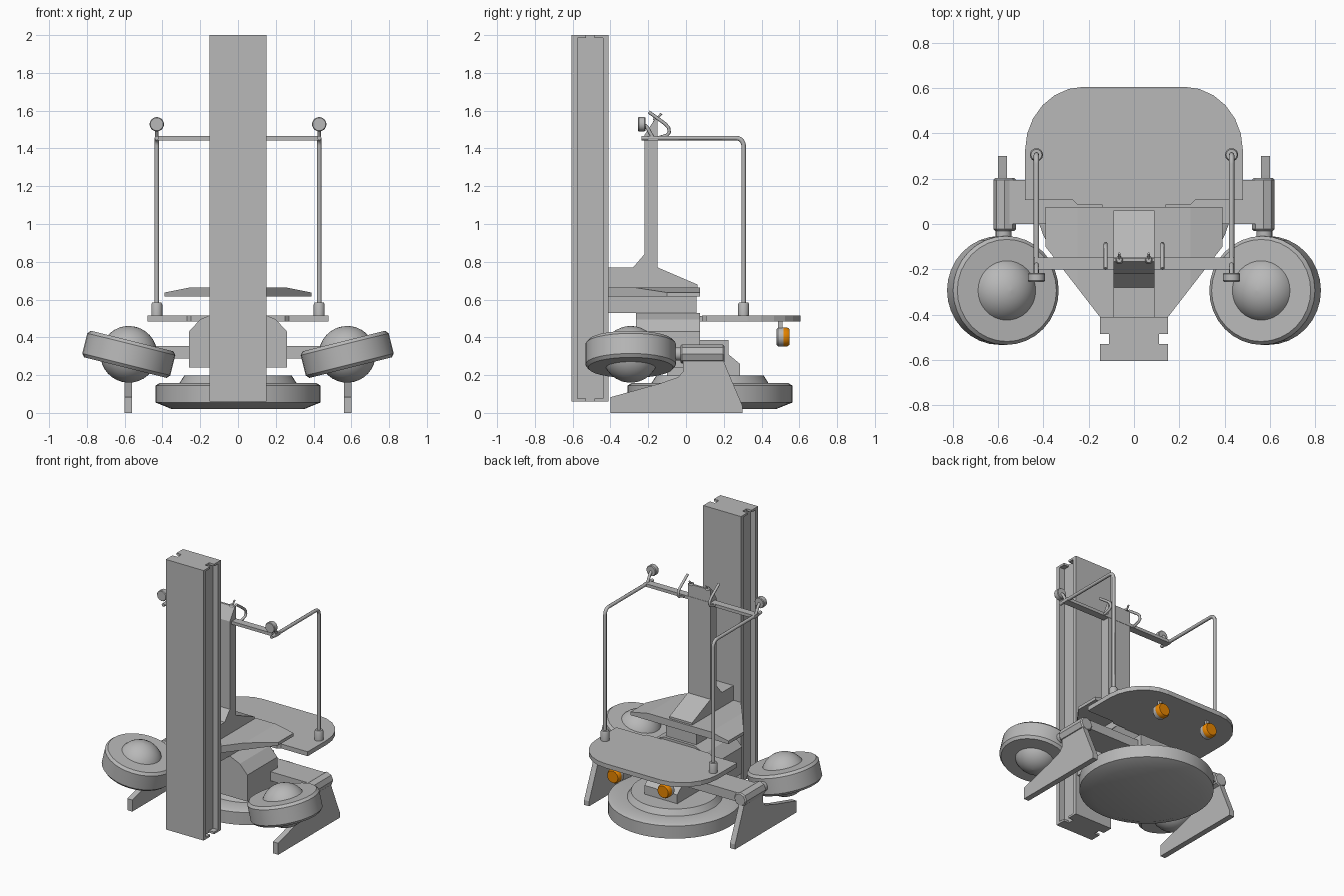
import bpy, bmesh, math
from mathutils import Vector

if "Cube" in bpy.data.objects:
    bpy.data.objects.remove(bpy.data.objects["Cube"])


def material(name, rgb):
    m = bpy.data.materials.new(name)
    m.diffuse_color = (*rgb, 1)
    m.use_nodes = True
    m.node_tree.nodes["Principled BSDF"].inputs["Base Color"].default_value = m.diffuse_color
    return m


GREY = material("grey metal", (0.48, 0.48, 0.48))
ORANGE = material("orange lens", (0.85, 0.25, 0.0))


def finish(name, bm, mat, smooth=False):
    bmesh.ops.recalc_face_normals(bm, faces=bm.faces)
    me = bpy.data.meshes.new(name)
    bm.to_mesh(me)
    bm.free()
    ob = bpy.data.objects.new(name, me)
    bpy.context.collection.objects.link(ob)
    me.materials.append(mat)
    if smooth:
        bpy.ops.object.select_all(action='DESELECT')
        ob.select_set(True)
        bpy.context.view_layer.objects.active = ob
        bpy.ops.object.shade_smooth_by_angle(angle=math.radians(32))
    return ob


def prism_bm(pts, axis, a, b):
    """Extrude a 2D outline along an axis from a to b."""
    place = {'x': lambda p, t: (t, p[0], p[1]),
             'y': lambda p, t: (p[0], t, p[1]),
             'z': lambda p, t: (p[0], p[1], t)}[axis]
    bm = bmesh.new()
    lo = [bm.verts.new(place(p, a)) for p in pts]
    hi = [bm.verts.new(place(p, b)) for p in pts]
    bm.faces.new(lo)
    bm.faces.new(hi)
    n = len(pts)
    for i in range(n):
        j = (i + 1) % n
        bm.faces.new((lo[i], lo[j], hi[j], hi[i]))
    return bm


def prism(name, pts, axis, a, b, mat=GREY):
    return finish(name, prism_bm(pts, axis, a, b), mat)


def box(name, x, y, z, mat=GREY):
    return prism(name, [(x[0], y[0]), (x[1], y[0]), (x[1], y[1]), (x[0], y[1])], 'z', *z, mat)


def lathe(name, prof, loc, direction=(0, 0, 1), segs=32, mat=GREY):
    """Revolve (radius, height) points around a direction, capped at both ends."""
    q = Vector((0, 0, 1)).rotation_difference(Vector(direction).normalized())
    bm = bmesh.new()
    rings = []
    for r, h in prof:
        rings.append([bm.verts.new(Vector(loc) + q @ Vector((
            r * math.cos(2 * math.pi * i / segs), r * math.sin(2 * math.pi * i / segs), h)))
            for i in range(segs)])
    for p, n in zip(rings, rings[1:]):
        for i in range(segs):
            j = (i + 1) % segs
            bm.faces.new((p[i], p[j], n[j], n[i]))
    bm.faces.new(rings[0])
    bm.faces.new(rings[-1])
    return finish(name, bm, mat, True)


def tube(name, pts, r):
    cu = bpy.data.curves.new(name, 'CURVE')
    cu.dimensions = '3D'
    cu.bevel_depth = r
    cu.bevel_resolution = 2
    cu.use_fill_caps = True
    sp = cu.splines.new('POLY')
    sp.points.add(len(pts) - 1)
    for p, c in zip(sp.points, pts):
        p.co = (*c, 1)
    ob = bpy.data.objects.new(name, cu)
    bpy.context.collection.objects.link(ob)
    cu.materials.append(GREY)
    bpy.ops.object.select_all(action='DESELECT')
    ob.select_set(True)
    bpy.context.view_layer.objects.active = ob
    bpy.ops.object.convert(target='MESH')
    bpy.ops.object.shade_smooth_by_angle(angle=math.radians(50))


def mirrored(half):
    return half + [(-a, b) for a, b in reversed(half)]


# Tall mast: channelled beam with notched end caps
def mast_outline(y0, y1):
    return mirrored([(0.15, -0.605), (0.15, y0), (0.11, y0), (0.11, y1), (0.15, y1), (0.15, -0.41)])


prism("mast_beam", mast_outline(-0.575, -0.44), 'z', 0.075, 1.985)
prism("mast_bottom_cap", mast_outline(-0.53, -0.485), 'z', 0.06, 0.075)
prism("mast_top_cap", mast_outline(-0.53, -0.485), 'z', 1.985, 2.0)

# Control column with foot and sloped top
prism("control_column", [(-0.41, 0.65), (-0.41, 0.77), (-0.28, 0.77), (-0.22, 0.84), (-0.22, 1.47),
                         (-0.165, 1.555), (-0.15, 1.555), (-0.15, 0.77), (0.06, 0.68), (0.06, 0.65)],
      'x', -0.09, 0.09)

# Tapered wing plate
bm = prism_bm(mirrored([(0.39, 0.615), (0.39, 0.637), (0.25, 0.665)]), 'y', -0.41, 0.075)
for s in (-1, 1):
    cut = bmesh.ops.bisect_plane(bm, geom=bm.verts[:] + bm.edges[:] + bm.faces[:],
                                 plane_co=(s * 0.39, -0.1, 0), plane_no=(s * 0.31, -0.24, 0),
                                 clear_outer=True)
    bmesh.ops.holes_fill(bm, edges=[e for e in bm.edges if e.is_boundary])
finish("wing_plate", bm, GREY)

# Body under the wing
box("upper_block", (-0.12, 0.12), (-0.41, 0.055), (0.53, 0.616))
prism("front_body", mirrored([(0.26, 0.24), (0.26, 0.43), (0.2, 0.495), (0.12, 0.53)]),
      'y', -0.265, 0.075)
prism("chassis", [(-0.1, 0.19), (-0.1, 0.385), (0.225, 0.385), (0.225, 0.31), (0.285, 0.26),
                  (0.285, 0.19)], 'x', -0.13, 0.13)

# Round base disc
lathe("base_disc", [(0.35, 0.02), (0.437, 0.055), (0.437, 0.145), (0.415, 0.157), (0.31, 0.157),
                    (0.285, 0.197)], (0, 0.127, 0), segs=48)

# Standing platform with rounded rear corners
half = [(0.1, 0.1), (0.13, 0.085), (0.25, 0.085), (0.27, 0.105), (0.48, 0.105)]
half += [(0.22 + 0.26 * math.cos(a), 0.325 + 0.28 * math.sin(a))
         for a in [i * math.pi / 12 for i in range(7)]]
prism("platform", half + [(-x, y) for x, y in reversed(half)], 'z', 0.483, 0.515)
box("platform_joint", (-0.14, 0.14), (0.05, 0.12), (0.485, 0.513))

# Cross bar on the column
box("cross_bar", (-0.44, 0.44), (-0.2, -0.148), (1.443, 1.465))

for s in (-1, 1):
    x = s * 0.43
    # Hand rails and sockets
    bend = [(x, 0.265 + 0.04 * math.sin(a), 1.415 + 0.04 * math.cos(a))
            for a in [i * math.pi / 10 for i in range(6)]]
    tube("hand_rail", [(x, -0.235, 1.455)] + bend + [(x, 0.305, 0.54)], 0.012)
    lathe("rail_socket", [(0.029, 0.51), (0.029, 0.575), (0.024, 0.585)], (x, 0.305, 0), segs=16)

    # Round end knobs
    lathe("end_knob", [(0.034, -0.255), (0.038, -0.25), (0.038, -0.22), (0.034, -0.215)],
          (x, 0, 1.528), (0, 1, 0), 24)
    tube("knob_stem", [(x, -0.175, 1.455), (x, -0.205, 1.51), (x, -0.225, 1.528)], 0.01)

    # Grab handles and joysticks
    h = s * 0.125
    tube("grab_handle", [(h, -0.197, 1.593), (h, -0.11, 1.53), (h, -0.092, 1.51), (h, -0.088, 1.485),
                         (h, -0.1, 1.47), (h, -0.15, 1.455)], 0.009)
    j = s * 0.065
    tube("joystick", [(j, -0.17, 1.54), (j, -0.13, 1.585)], 0.006)
    lathe("joystick_base", [(0.018, 0), (0.012, 0.015)], (j, -0.158, 1.55), (0, 0, 1), 12)

    # Lamps below the platform
    l = s * 0.2
    lathe("lamp_housing", [(0.04, 0.478), (0.05, 0.488), (0.05, 0.515)], (l, 0, 0.402), (0, 1, 0), 24)
    lathe("lamp_lens", [(0.05, 0.515), (0.05, 0.535), (0.042, 0.548)], (l, 0, 0.402), (0, 1, 0), 24, ORANGE)
    box("lamp_stem", (l - 0.011, l + 0.011), (0.487, 0.51), (0.44, 0.49))

    # Side arms and pivots
    box("side_arm", tuple(sorted((s * 0.1, s * 0.56))), (0.0, 0.195), (0.288, 0.353))
    lathe("arm_pivot", [(0.042, -0.03), (0.05, -0.022), (0.05, 0.195), (0.042, 0.203)],
          (s * 0.57, 0, 0.312), (0, 1, 0), 8)
    lathe("wheel_axle", [(0.035, -0.08), (0.035, -0.02)], (s * 0.575, 0, 0.312), (0, 1, 0), 16)

    # Pointed support feet
    prism("support_foot", [(-0.4, 0), (-0.4, 0.083), (-0.14, 0.155), (-0.04, 0.19), (-0.015, 0.22),
                           (-0.015, 0.3), (0.19, 0.3), (0.215, 0.235), (0.3, 0.035), (0.3, 0)],
          'x', *sorted((s * 0.56, s * 0.6)))

    # Tilted wheels with domed hubs
    t = math.radians(14)
    centre, up = (s * 0.578, -0.293, 0.31), (-s * math.sin(t), 0, math.cos(t))
    lathe("tilted_wheel", [(0.225, -0.0725), (0.24, -0.055), (0.24, 0.055), (0.225, 0.0725)],
          centre, up, 32)
    dome = [(0.15 * math.sin(a) + 0.0005, -0.15 * math.cos(a)) for a in
            [i * math.pi / 16 for i in range(17)]]
    lathe("wheel_dome", dome, centre, up, 32)
